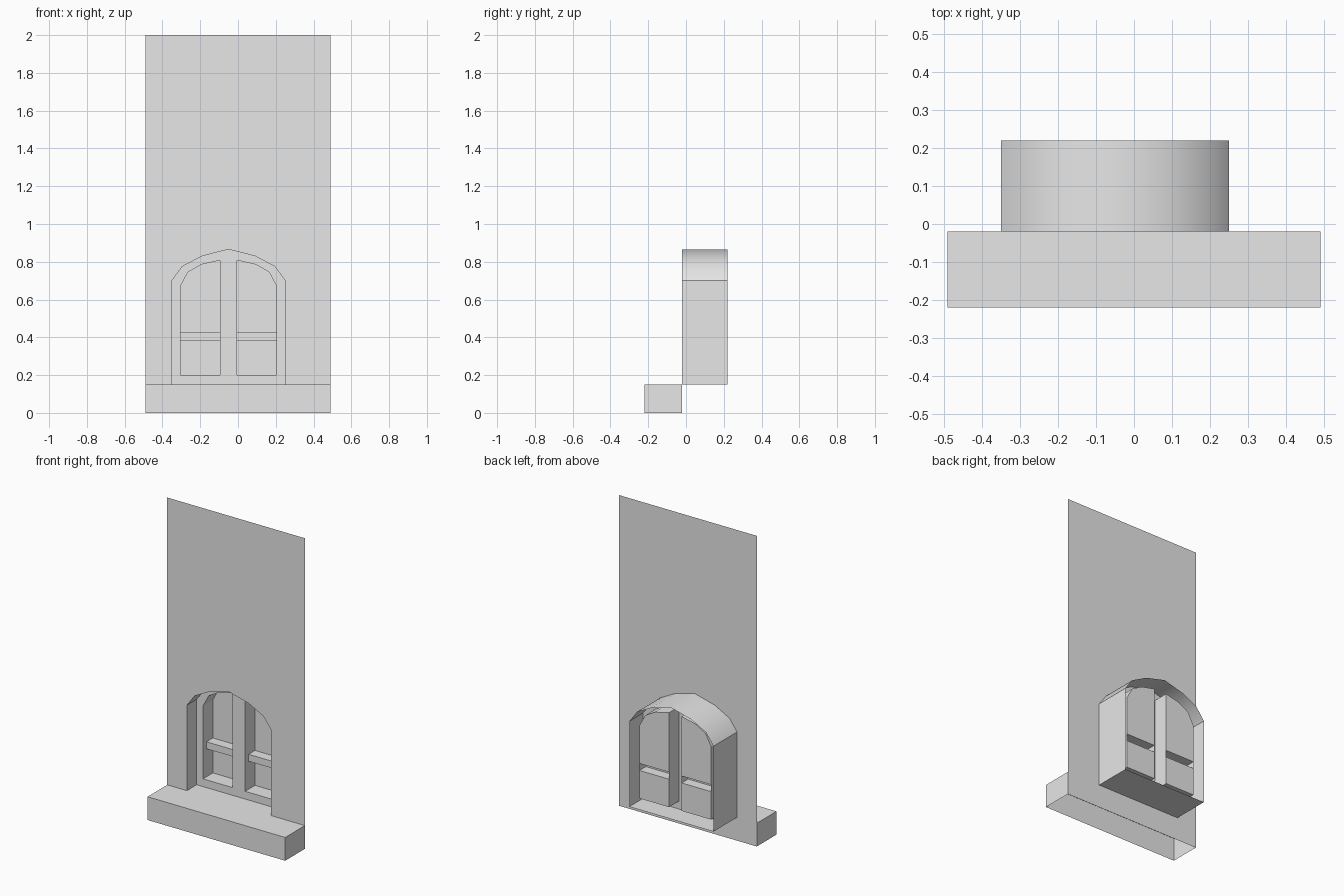
import bpy, bmesh, math

if "Cube" in bpy.data.objects:
    bpy.data.objects.remove(bpy.data.objects["Cube"])

grey = bpy.data.materials.new("plain_grey")
grey.use_nodes = True
grey.diffuse_color = (0.8, 0.8, 0.8, 1)
grey.node_tree.nodes["Principled BSDF"].inputs["Base Color"].default_value = (0.8, 0.8, 0.8, 1)

CX = -0.05                                       # centre line of the window
WALL_Y, FRAME_Y, BAR_Y, PANE_Y, BACK_Y = -0.02, 0.08, 0.115, 0.18, 0.22
HALF, SILL_Z, TOP = 0.49, 0.15, 2.0
BAR_LOW, BAR_HIGH = 0.38, 0.425


def finish(name, bm, smooth=False):
    mesh = bpy.data.meshes.new(name)
    bm.to_mesh(mesh)
    bm.free()
    mesh.materials.append(grey)
    obj = bpy.data.objects.new(name, mesh)
    bpy.context.collection.objects.link(obj)
    if smooth:
        bpy.ops.object.select_all(action='DESELECT')
        obj.select_set(True)
        bpy.context.view_layer.objects.active = obj
        bpy.ops.object.shade_smooth_by_angle(angle=math.radians(30))
    return obj


def sheet(name, y, *loops):
    """Flat sheet facing the front; loops after the first are holes."""
    bm = bmesh.new()
    edges = []
    for loop in loops:
        vs = [bm.verts.new((x, y, z)) for x, z in loop]
        edges += [bm.edges.new((a, b)) for a, b in zip(vs, vs[1:] + vs[:1])]
    bmesh.ops.triangle_fill(bm, edges=edges, use_beauty=True, normal=(0, -1, 0))
    bmesh.ops.dissolve_limit(bm, angle_limit=0.01, verts=bm.verts, edges=bm.edges)
    for f in bm.faces:
        f.normal_update()
        if f.normal.y > 0:
            f.normal_flip()
    return finish(name, bm)


def tube(name, loop, y0, y1, outward, smooth=False):
    """Closed outline swept from y0 to y1, open at both ends."""
    bm = bmesh.new()
    a = [bm.verts.new((x, y0, z)) for x, z in loop]
    b = [bm.verts.new((x, y1, z)) for x, z in loop]
    n = len(loop)
    for i in range(n):
        j = (i + 1) % n
        bm.faces.new((a[i], a[j], b[j], b[i]))
    mid = sum((v.co for v in bm.verts), bm.verts[:][0].co * 0) / (2 * n)
    for f in bm.faces:
        f.normal_update()
        if (f.normal.dot(f.calc_center_median() - mid) > 0) != outward:
            f.normal_flip()
    return finish(name, bm, smooth)


def rect(x0, x1, z0, z1):
    return [(x0, z0), (x1, z0), (x1, z1), (x0, z1)]


# Arched outline of the opening
half_arch = [(0.3, SILL_Z), (0.3, 0.7), (0.245, 0.775), (0.14, 0.83)]
arch = ([(CX + x, z) for x, z in half_arch] + [(CX, 0.866)]
        + [(CX - x, z) for x, z in reversed(half_arch)])

# Outline of one arched pane, measured from the centre line
pane_top = [(0.255, 0.67), (0.215, 0.745), (0.145, 0.785), (0.045, 0.808)]


def pane(side, bottom, top=pane_top):
    return [(CX + side * x, z) for x, z in [(0.045, bottom), (0.255, bottom)] + top]


sides = {"left": 1, "right": -1}

# Wall, deep arched surround and window frame
sheet("wall", WALL_Y, rect(-HALF, HALF, 0, TOP), arch)
tube("arched_surround", arch, WALL_Y, BACK_Y, True, smooth=True)
sheet("window_frame", FRAME_Y, arch, *[pane(s, 0.2) for s in sides.values()])

# Panes with their reveals and crossbars
for label, s in sides.items():
    tube(label + "_pane_reveal", pane(s, 0.2), FRAME_Y, PANE_Y, False)
    sheet(label + "_upper_pane", PANE_Y, pane(s, BAR_HIGH))
    x0, x1 = sorted((CX + s * 0.045, CX + s * 0.255))
    sheet(label + "_lower_pane", PANE_Y, rect(x0, x1, 0.2, BAR_LOW))
    bar = rect(x0, x1, BAR_LOW, BAR_HIGH)
    sheet(label + "_crossbar_front", BAR_Y, bar)
    tube(label + "_crossbar_sides", bar, BAR_Y, PANE_Y, True)

# Step along the foot of the wall, open underneath and against the wall
bm = bmesh.new()
bmesh.ops.create_cube(bm, size=1)
for v in bm.verts:
    v.co = (v.co.x * 2 * HALF, WALL_Y - 0.1 + v.co.y * 0.2, (v.co.z + 0.5) * SILL_Z)
bm.normal_update()
hidden = [f for f in bm.faces if f.normal.z < -0.5 or f.normal.y > 0.5]
bmesh.ops.delete(bm, geom=hidden, context='FACES')
finish("front_step", bm)
